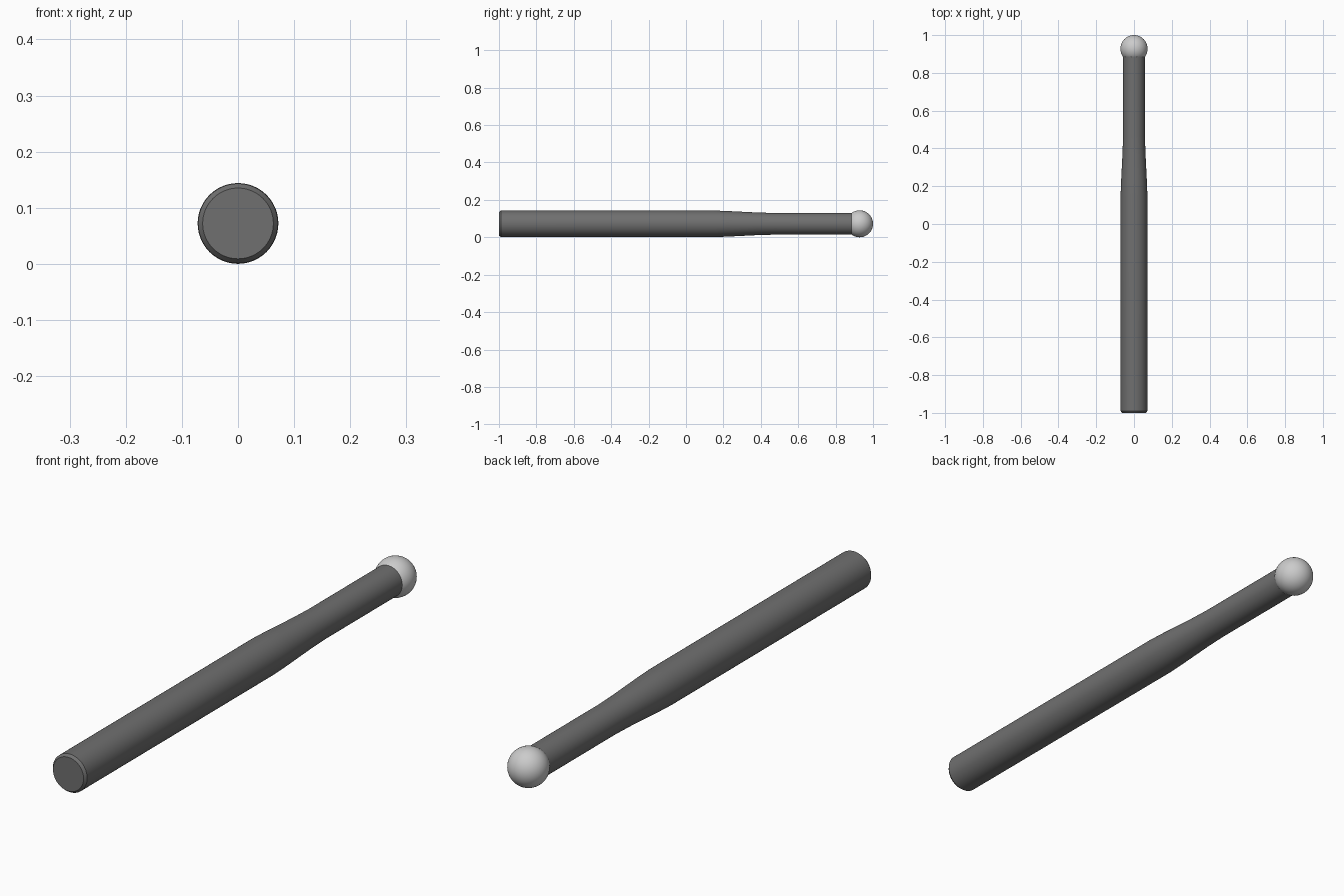
import bpy, bmesh, math

if "Cube" in bpy.data.objects:
    bpy.data.objects.remove(bpy.data.objects["Cube"])

AXIS_Z = 0.072
SIDES = 64


def material(name, value):
    m = bpy.data.materials.new(name)
    m.diffuse_color = (value, value, value, 1)
    m.use_nodes = True
    m.node_tree.nodes["Principled BSDF"].inputs["Base Color"].default_value = m.diffuse_color
    return m


def smooth(obj):
    bpy.ops.object.select_all(action='DESELECT')
    obj.select_set(True)
    bpy.context.view_layer.objects.active = obj
    bpy.ops.object.shade_smooth_by_angle(angle=math.radians(30))


def lathe_y(name, profile):
    """Revolve (y, radius) points around the rod axis, with capped ends."""
    bm = bmesh.new()
    rings = []
    for y, r in profile:
        rings.append([bm.verts.new((r * math.cos(2 * math.pi * i / SIDES), y,
                                    AXIS_Z + r * math.sin(2 * math.pi * i / SIDES)))
                      for i in range(SIDES)])
    for a, b in zip(rings, rings[1:]):
        for i in range(SIDES):
            j = (i + 1) % SIDES
            bm.faces.new((a[i], a[j], b[j], b[i]))
    bm.faces.new(rings[0])
    bm.faces.new(rings[-1])
    bmesh.ops.recalc_face_normals(bm, faces=bm.faces)
    mesh = bpy.data.meshes.new(name)
    bm.to_mesh(mesh)
    bm.free()
    obj = bpy.data.objects.new(name, mesh)
    bpy.context.collection.objects.link(obj)
    smooth(obj)
    return obj


# Rod: chamfered butt, straight barrel, gentle taper, slim neck
shaft = lathe_y("tapered_shaft", [
    (-1.0, 0.063), (-0.99, 0.071), (0.15, 0.071),
    (0.22, 0.0685), (0.38, 0.0605), (0.47, 0.058), (0.887, 0.058)])
shaft.data.materials.append(material("dark_grey", 0.16))

# Ball tip
bpy.ops.mesh.primitive_uv_sphere_add(segments=48, ring_count=24, radius=0.072,
                                     location=(0, 0.928, AXIS_Z),
                                     rotation=(math.pi / 2, 0, 0))
tip = bpy.context.object
tip.name = "ball_tip"
smooth(tip)
